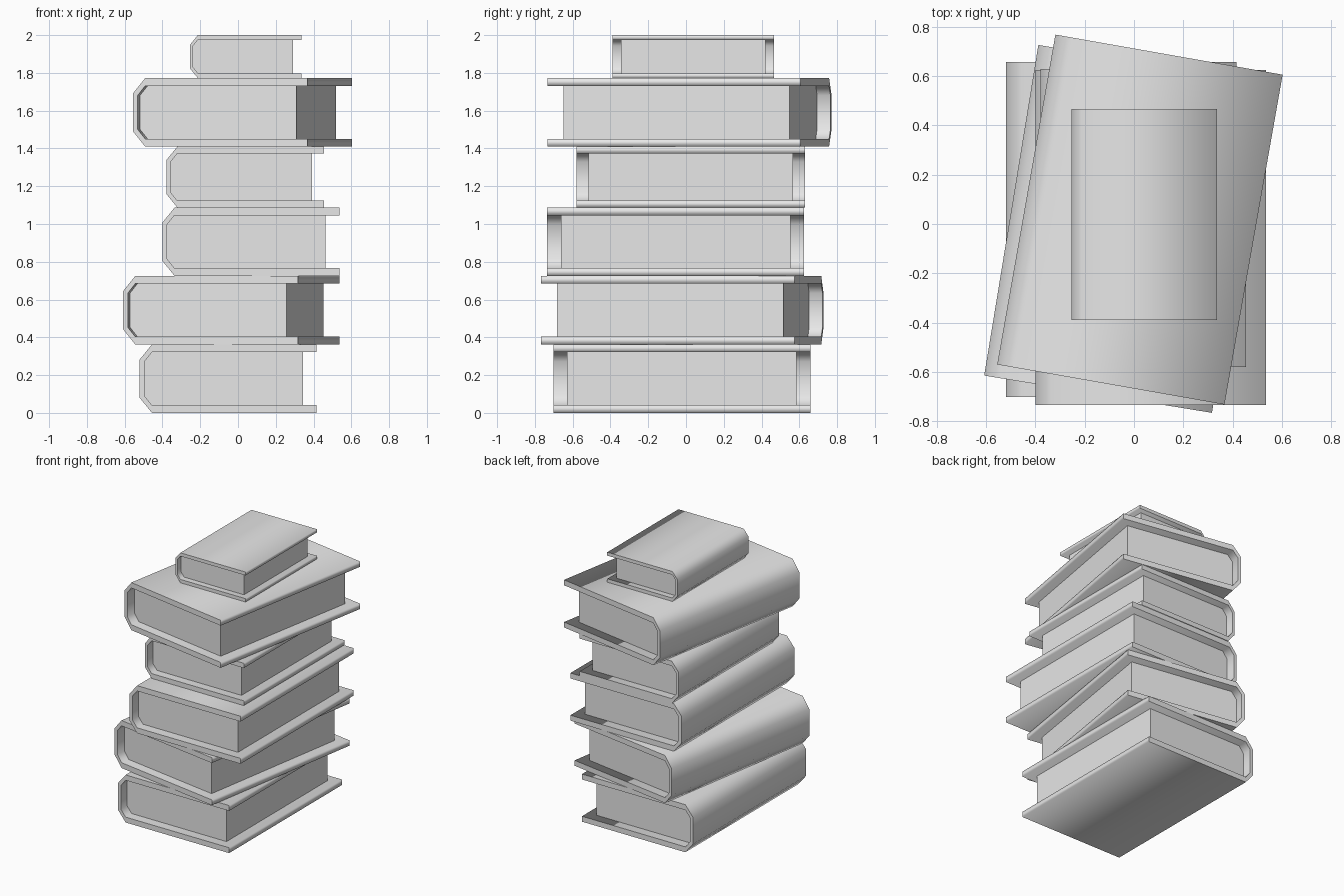
import bpy
import bmesh
import math

cube = bpy.data.objects.get("Cube")
if cube:
    bpy.data.objects.remove(cube, do_unlink=True)

grey = bpy.data.materials.new("light_grey")
grey.use_nodes = True
COLOUR = (0.8, 0.8, 0.8, 1)
grey.diffuse_color = COLOUR
grey.node_tree.nodes["Principled BSDF"].inputs["Base Color"].default_value = COLOUR

# Full-size book: width, depth and half height
W, D, H = 0.937, 1.36, 0.1812
BOARD, SPINE, OVERHANG = 0.041, 0.025, 0.072


def mirrored(half):
    """Complete a half profile by reflecting it from top to bottom."""
    return half + [(x, -z) for x, z in reversed(half)]


def inner_profile(right):
    left = -W / 2 + SPINE
    top = H - BOARD
    return mirrored([(right, top), (left + 0.04, top), (left, top - 0.05)])


def outer_profile():
    left = -W / 2
    return mirrored([(W / 2, H), (left + 0.065, H), (left, H - 0.08)])


def add_rows(bm, profile, depth):
    """Front and back vertices of a profile."""
    return [[bm.verts.new((x, y, z + H)) for x, z in profile]
            for y in (-depth / 2, depth / 2)]


def finish(name, bm, place):
    bmesh.ops.recalc_face_normals(bm, faces=bm.faces)
    mesh = bpy.data.meshes.new(name)
    bm.to_mesh(mesh)
    bm.free()
    mesh.materials.append(grey)
    obj = bpy.data.objects.new(name, mesh)
    bpy.context.collection.objects.link(obj)
    x, y, z, turn, size = place
    obj.location = (x, y, z)
    obj.rotation_euler.z = math.radians(turn)
    obj.scale = (size, size, size)


def make_cover(name, place):
    # Wrap-around board: softly shaded sides, flat head and tail edges
    bm = bmesh.new()
    outer = outer_profile()
    inner = inner_profile(W / 2)
    n = len(outer)
    front, back = add_rows(bm, outer + inner[::-1], D)
    for i in range(2 * n):
        j = (i + 1) % (2 * n)
        bm.faces.new((front[i], front[j], back[j], back[i])).smooth = True
    for row in (front, back):
        for i in range(n - 1):
            bm.faces.new((row[i], row[i + 1], row[-2 - i], row[-1 - i]))
    bm.edges.ensure_lookup_table()
    for edge in bm.edges:
        if len({f.smooth for f in edge.link_faces}) == 2:
            edge.smooth = False
    finish(name, bm, place)


def make_pages(name, place):
    # Page block set back from the three open edges
    bm = bmesh.new()
    front, back = add_rows(bm, inner_profile(W / 2 - OVERHANG), D - 2 * OVERHANG)
    n = len(front)
    for i in range(n):
        j = (i + 1) % n
        bm.faces.new((front[i], front[j], back[j], back[i]))
    bm.faces.new(front)
    bm.faces.new(back)
    finish(name, bm, place)


# Stack from the bottom up: x, y, turn in degrees, size
books = [
    (-0.052, -0.022, 0, 1),
    (-0.036, -0.02, -9.3, 1),
    (0.068, -0.055, 0, 1),
    (0.038, 0.025, 0, 0.89),
    (0.024, 0.018, -10, 1),
    (0.042, 0.038, 0, 0.63),
]
z = 0
for number, (x, y, turn, size) in enumerate(books, 1):
    place = (x, y, z, turn, size)
    make_cover(f"book_{number}_cover", place)
    make_pages(f"book_{number}_pages", place)
    z += 2 * H * size
